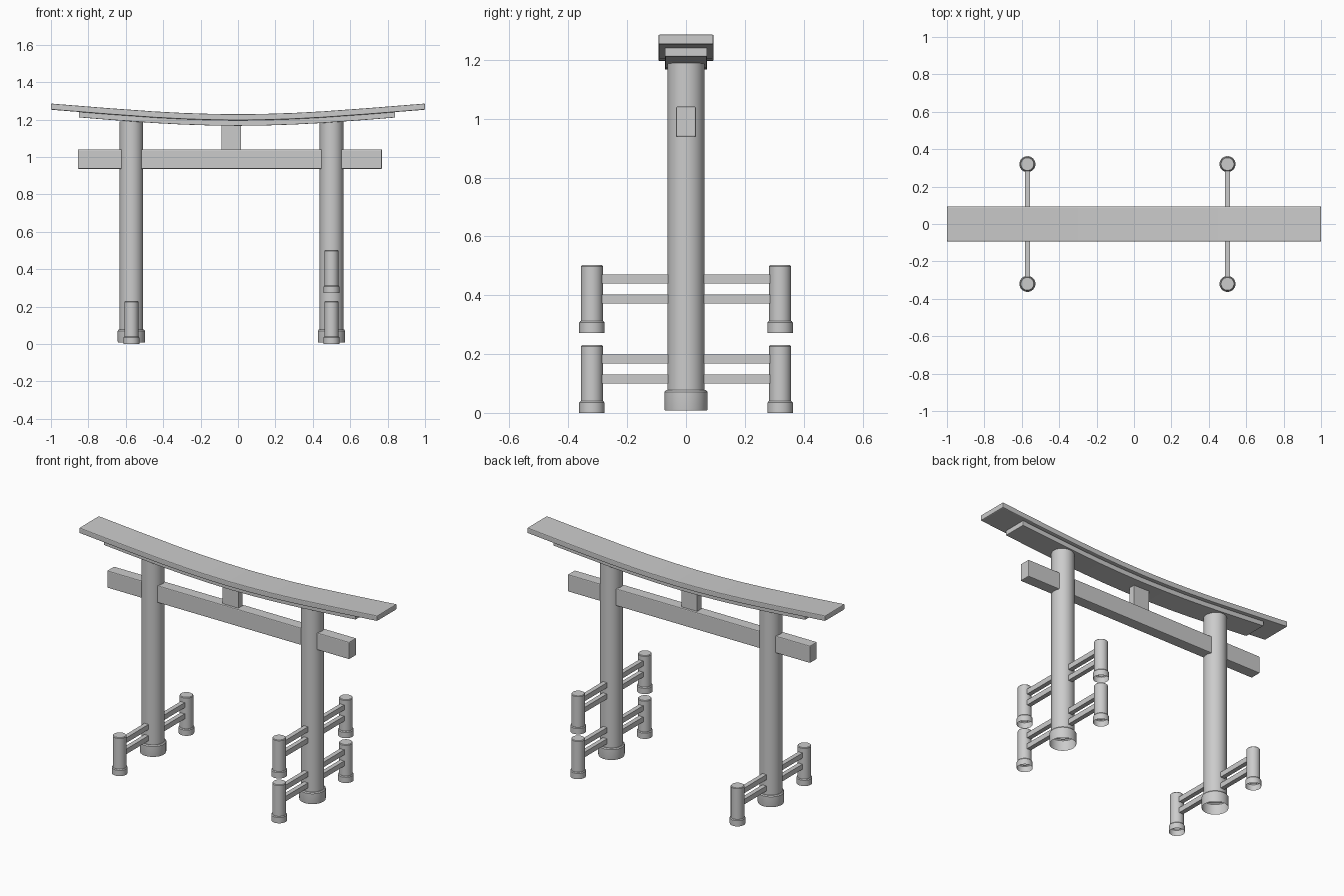
import bpy, bmesh
from math import sin, cos, pi, radians

if "Cube" in bpy.data.objects:
    bpy.data.objects.remove(bpy.data.objects["Cube"])

LEFT, RIGHT = -0.57, 0.50


def make_object(name, bm, bevel=0.0):
    bmesh.ops.recalc_face_normals(bm, faces=bm.faces)
    mesh = bpy.data.meshes.new(name)
    bm.to_mesh(mesh)
    bm.free()
    ob = bpy.data.objects.new(name, mesh)
    bpy.context.collection.objects.link(ob)
    if bevel:
        mod = ob.modifiers.new("bevel", 'BEVEL')
        mod.width = bevel
        mod.segments = 2
        mod.limit_method = 'ANGLE'
    return ob


def box(name, x, y, z, bevel=0.0):
    """Box from (min, max) ranges."""
    bm = bmesh.new()
    bmesh.ops.create_cube(bm, size=1)
    for v in bm.verts:
        for i, (lo, hi) in enumerate((x, y, z)):
            v.co[i] = lo if v.co[i] < 0 else hi
    return make_object(name, bm, bevel)


def turned(name, x, y, profile, sides=32):
    """Round post from (radius, z) points, open underneath, capped on top."""
    bm = bmesh.new()
    rings = [[bm.verts.new((x + r * cos(2 * pi * i / sides), y + r * sin(2 * pi * i / sides), z))
              for i in range(sides)] for r, z in profile]
    for a, b in zip(rings, rings[1:]):
        for i in range(sides):
            j = (i + 1) % sides
            bm.faces.new((a[i], a[j], b[j], b[i]))
    bm.faces.new(rings[-1])
    ob = make_object(name, bm)
    bpy.ops.object.select_all(action='DESELECT')
    ob.select_set(True)
    bpy.context.view_layer.objects.active = ob
    bpy.ops.object.shade_smooth_by_angle(angle=radians(30))
    return ob


def curved_beam(name, x0, x1, half_y, drop, thick, bevel):
    """Beam following the upswept roof line, 'drop' below its top surface."""
    line = [(0, 1.229), (0.15, 1.231), (0.3, 1.236), (0.45, 1.244), (0.7, 1.262), (1.0, 1.286)]

    def height(x):
        x = abs(x)
        for (xa, za), (xb, zb) in zip(line, line[1:]):
            if x <= xb:
                return za + (zb - za) * (x - xa) / (xb - xa)
        return line[-1][1]

    inner = [-0.7, -0.45, -0.3, -0.15, 0, 0.15, 0.3, 0.45, 0.7]
    bm = bmesh.new()
    sections = []
    for x in [x0] + inner + [x1]:
        z = height(x) - drop
        sections.append([bm.verts.new((x, y, zz)) for y, zz in (
            (-half_y, z - thick), (half_y, z - thick), (half_y, z), (-half_y, z))])
    for a, b in zip(sections, sections[1:]):
        for i in range(4):
            j = (i + 1) % 4
            bm.faces.new((a[i], a[j], b[j], b[i]))
    bm.faces.new(sections[0])
    bm.faces.new(sections[-1])
    return make_object(name, bm, bevel)


# Main pillars with collar bases
for side, x in (("left", LEFT), ("right", RIGHT)):
    turned(side + "_pillar", x, 0, [
        (0.072, 0.008), (0.073, 0.013), (0.073, 0.071), (0.068, 0.077),
        (0.063, 0.077), (0.063, 1.19)], 40)

# Small posts and rails: one tier on the left, two tiers on the right
for tier, x, z in (("left", LEFT, 0), ("right_lower", RIGHT, 0), ("right_upper", RIGHT, 0.272)):
    for end, s in (("front", -1), ("back", 1)):
        turned(f"{tier}_{end}_post", x, s * 0.32, [
            (0.043, z), (0.043, z + 0.035), (0.039, z + 0.04),
            (0.0375, z + 0.04), (0.0375, z + 0.226), (0.034, z + 0.23)])
        for level, zr in (("low", 0.1), ("high", 0.168)):
            y = sorted((s * 0.04, s * 0.30))
            box(f"{tier}_{end}_{level}_rail", (x - 0.0135, x + 0.0135), y, (z + zr, z + zr + 0.031))

# Tie beam and centre strut
box("tie_beam", (-0.856, 0.77), (-0.034, 0.034), (0.937, 1.041), 0.005)
box("centre_strut", (-0.089, 0.016), (-0.02, 0.02), (1.03, 1.18))

# Upswept double lintel
curved_beam("top_lintel", -1.0, 1.0, 0.094, 0, 0.033, 0.005)
curved_beam("under_lintel", -0.85, 0.84, 0.072, 0.032, 0.03, 0.003)
